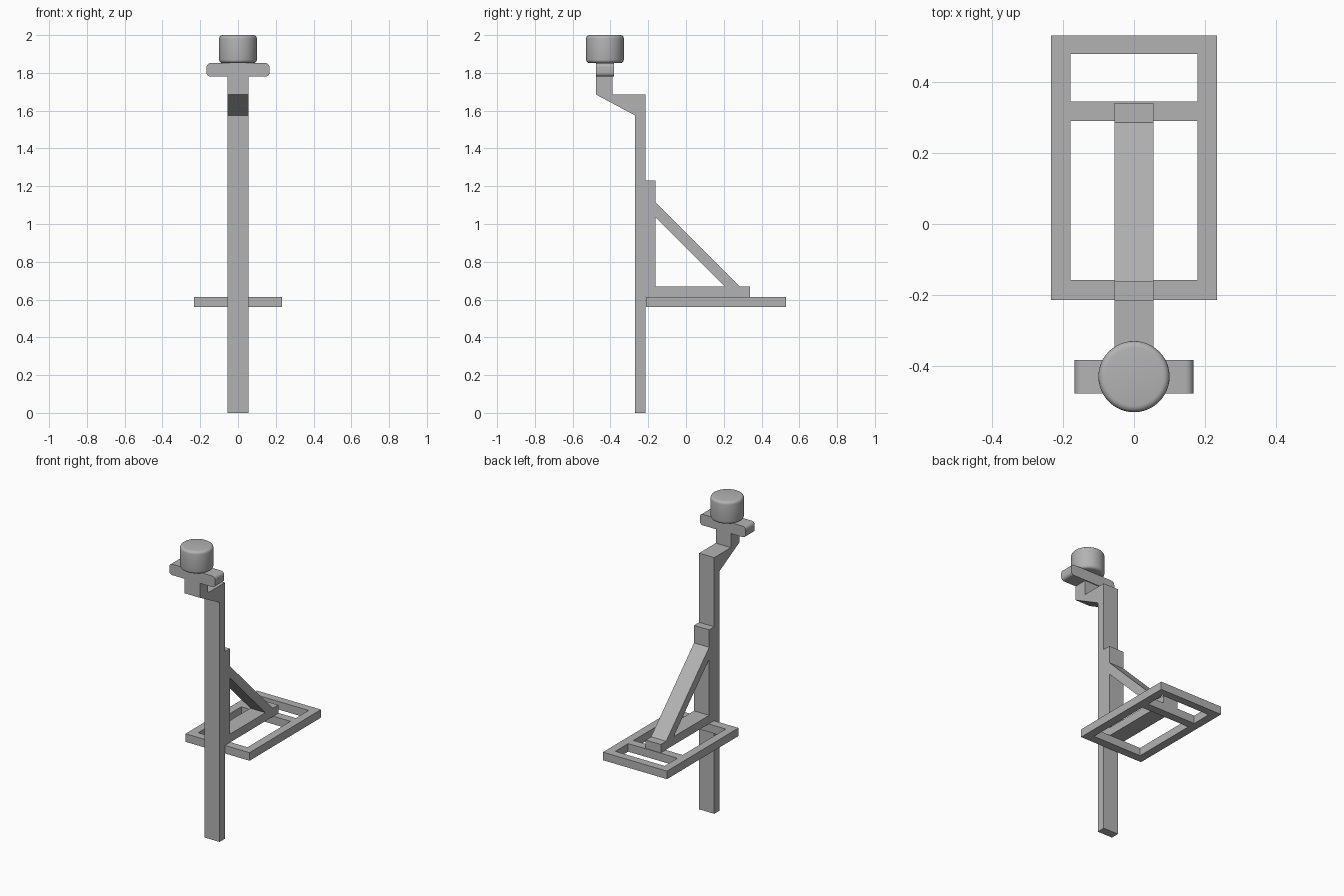
import bpy
import bmesh
from mathutils import Vector

if "Cube" in bpy.data.objects:
    bpy.data.objects.remove(bpy.data.objects["Cube"], do_unlink=True)

grey = bpy.data.materials.new("plain grey")
grey.use_nodes = True
COLOUR = (0.45, 0.45, 0.45, 1)
grey.diffuse_color = COLOUR
grey.node_tree.nodes["Principled BSDF"].inputs["Base Color"].default_value = COLOUR

HALF = 0.055  # half width of the post and brace


def finish(name, bm):
    bmesh.ops.recalc_face_normals(bm, faces=bm.faces[:])
    mesh = bpy.data.meshes.new(name)
    bm.to_mesh(mesh)
    bm.free()
    mesh.materials.append(grey)
    obj = bpy.data.objects.new(name, mesh)
    bpy.context.collection.objects.link(obj)
    return obj


def side_profile(name, points, half=HALF):
    """Extrude a (y, z) outline across x."""
    bm = bmesh.new()
    face = bm.faces.new([bm.verts.new((-half, y, z)) for y, z in points])
    new = bmesh.ops.extrude_face_region(bm, geom=[face])["geom"]
    bmesh.ops.translate(bm, vec=(2 * half, 0, 0),
                        verts=[v for v in new if isinstance(v, bmesh.types.BMVert)])
    return finish(name, bm)


def smooth(obj):
    bpy.ops.object.select_all(action="DESELECT")
    obj.select_set(True)
    bpy.context.view_layer.objects.active = obj
    bpy.ops.object.shade_smooth_by_angle(angle=0.6)


# Post with the forward offset neck
side_profile("post", [(-0.27, 0), (-0.215, 0), (-0.215, 1.685), (-0.388, 1.685),
                      (-0.388, 1.785), (-0.476, 1.785), (-0.476, 1.685), (-0.27, 1.575)])

# Angle bracket and diagonal strut
side_profile("angle_bracket", [(-0.215, 0.613), (0.34, 0.613), (0.34, 0.668),
                               (-0.162, 0.668), (-0.162, 1.23), (-0.215, 1.23)])
side_profile("diagonal_strut", [(-0.162, 1.037), (0.207, 0.668),
                                (0.285, 0.668), (-0.162, 1.115)])

# Rectangular frame with a cross rail, built from a grid with two open cells
xs = [-0.233, -0.179, 0.179, 0.233]
ys = [-0.213, -0.157, 0.29, 0.345, 0.478, 0.53]
bm = bmesh.new()
grid = [[bm.verts.new((x, y, 0.56)) for x in xs] for y in ys]
for j in range(len(ys) - 1):
    for i in range(len(xs) - 1):
        if i == 1 and j in (1, 3):
            continue
        bm.faces.new((grid[j][i], grid[j][i + 1], grid[j + 1][i + 1], grid[j + 1][i]))
new = bmesh.ops.extrude_face_region(bm, geom=bm.faces[:])["geom"]
bmesh.ops.translate(bm, vec=(0, 0, 0.053),
                    verts=[v for v in new if isinstance(v, bmesh.types.BMVert)])
bmesh.ops.dissolve_limit(bm, angle_limit=0.01, verts=bm.verts[:], edges=bm.edges[:])
finish("platform_frame", bm)

# Crossbar with rounded ends
bm = bmesh.new()
bmesh.ops.create_cube(bm, size=1)
bmesh.ops.scale(bm, vec=(0.334, 0.094, 0.072), verts=bm.verts[:])
bmesh.ops.translate(bm, vec=(0, -0.429, 1.816), verts=bm.verts[:])
ends = [e for e in bm.edges if abs((e.verts[0].co - e.verts[1].co).normalized().y) > 0.9]
bmesh.ops.bevel(bm, geom=ends, offset=0.022, segments=5, profile=0.5, affect="EDGES")
smooth(finish("crossbar", bm))

# Round knob with softened rims
bm = bmesh.new()
bmesh.ops.create_cone(bm, cap_ends=True, segments=48, radius1=0.1, radius2=0.1, depth=0.148)
bmesh.ops.translate(bm, vec=(0, -0.429, 1.926), verts=bm.verts[:])
rims = [e for e in bm.edges if abs(e.verts[0].co.z - e.verts[1].co.z) < 0.01]
bmesh.ops.bevel(bm, geom=rims, offset=0.018, segments=4, profile=0.5, affect="EDGES")
smooth(finish("knob", bm))
